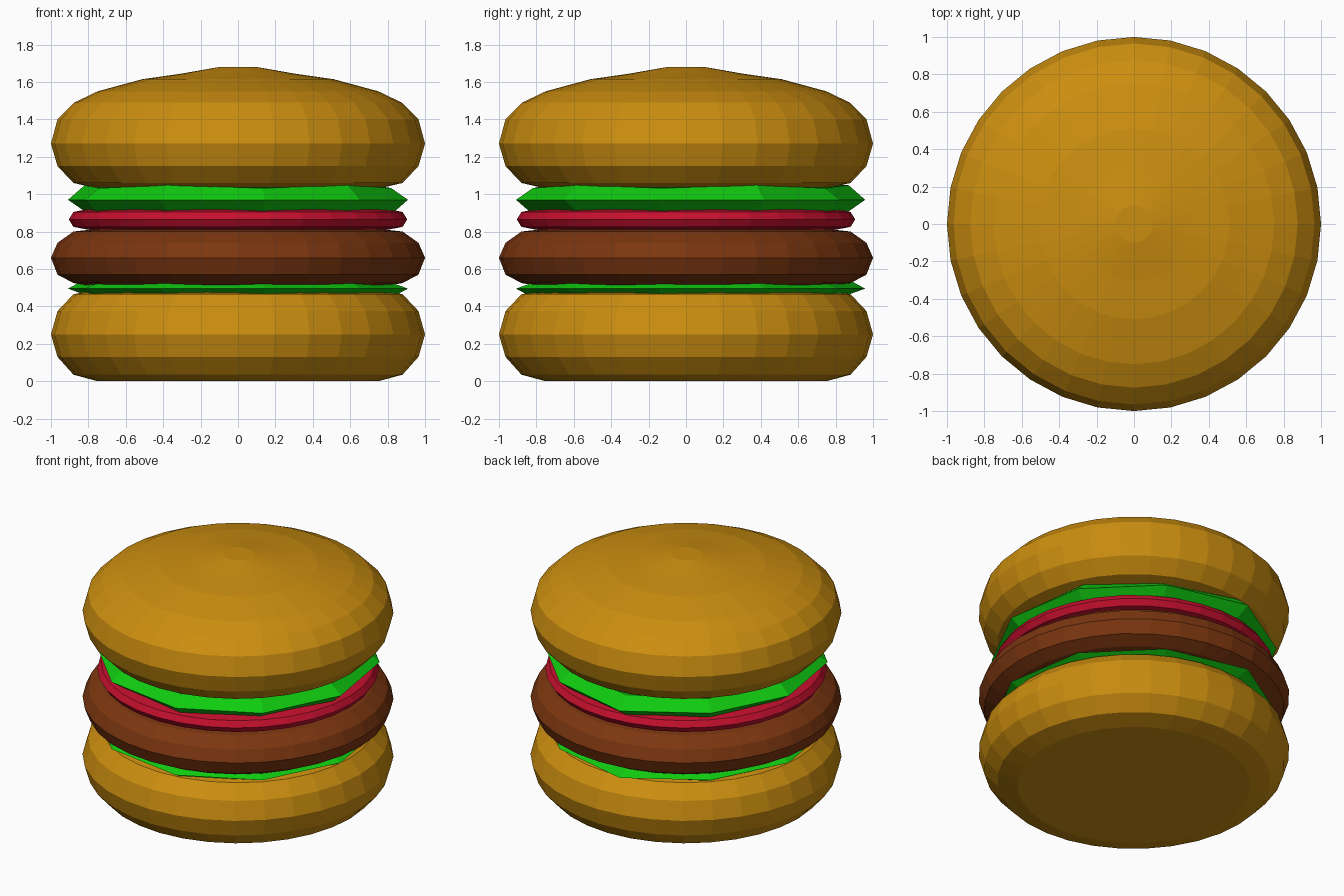
import bpy, bmesh, math

old = bpy.data.objects.get("Cube")
if old:
    bpy.data.objects.remove(old, do_unlink=True)


def material(name, rgb):
    m = bpy.data.materials.new(name)
    m.use_nodes = True
    m.diffuse_color = (*rgb, 1)
    m.node_tree.nodes["Principled BSDF"].inputs["Base Color"].default_value = (*rgb, 1)
    return m


def lathe(name, profile, mat, sides=32, offset=0.0, shift=None):
    """Spin (radius, z) points into a closed, flat-shaded solid."""
    bm = bmesh.new()
    rings = []
    for row, (r, z) in enumerate(profile):
        ring = []
        for i in range(sides):
            a = offset + math.tau * i / sides
            dr, dz = shift(row, i) if shift else (0, 0)
            ring.append(bm.verts.new(((r + dr) * math.cos(a), (r + dr) * math.sin(a), z + dz)))
        rings.append(ring)
    for low, high in zip(rings, rings[1:]):
        for i in range(sides):
            j = (i + 1) % sides
            bm.faces.new((low[i], low[j], high[j], high[i]))
    bm.faces.new(rings[0][::-1])
    bm.faces.new(rings[-1])
    mesh = bpy.data.meshes.new(name)
    bm.to_mesh(mesh)
    bm.free()
    mesh.materials.append(mat)
    obj = bpy.data.objects.new(name, mesh)
    bpy.context.collection.objects.link(obj)
    return obj


bread = material("golden bread", (0.60, 0.27, 0.005))
meat = material("brown meat", (0.20, 0.037, 0.005))
red = material("tomato red", (0.56, 0.005, 0.027))
green = material("leaf green", (0.005, 0.60, 0.005))

# Buns
lathe("bottom_bun", [(0.75, 0), (0.88, 0.035), (0.965, 0.13), (1, 0.25),
                     (0.965, 0.375), (0.88, 0.465), (0.75, 0.49)], bread)
lathe("top_bun", [(0.75, 1.03), (0.88, 1.06), (0.965, 1.15), (1, 1.27), (0.965, 1.4),
                  (0.875, 1.49), (0.75, 1.55), (0.51, 1.615), (0.3, 1.645), (0.1, 1.68)], bread)

# Fillings
lathe("patty", [(0.75, 0.5), (0.88, 0.525), (0.965, 0.57), (1, 0.66),
                (0.965, 0.74), (0.88, 0.8), (0.75, 0.815)], meat)
lathe("tomato_slice", [(0.8, 0.81), (0.88, 0.825), (0.905, 0.865),
                       (0.88, 0.905), (0.8, 0.92)], red)


# Leaves with an uneven pointed rim
def ruffle(row, i):
    back = 0.05 if i == 3 else 0
    if row == 1:
        return back, 0
    return back, (0.008 if i % 2 else -0.008)


for name, z, h in (("lower_lettuce", 0.495, 0.04), ("upper_lettuce", 0.97, 0.07)):
    lathe(name, [(0.83, z - h), (0.92, z), (0.83, z + h)], green, 10, math.radians(-9), ruffle)
